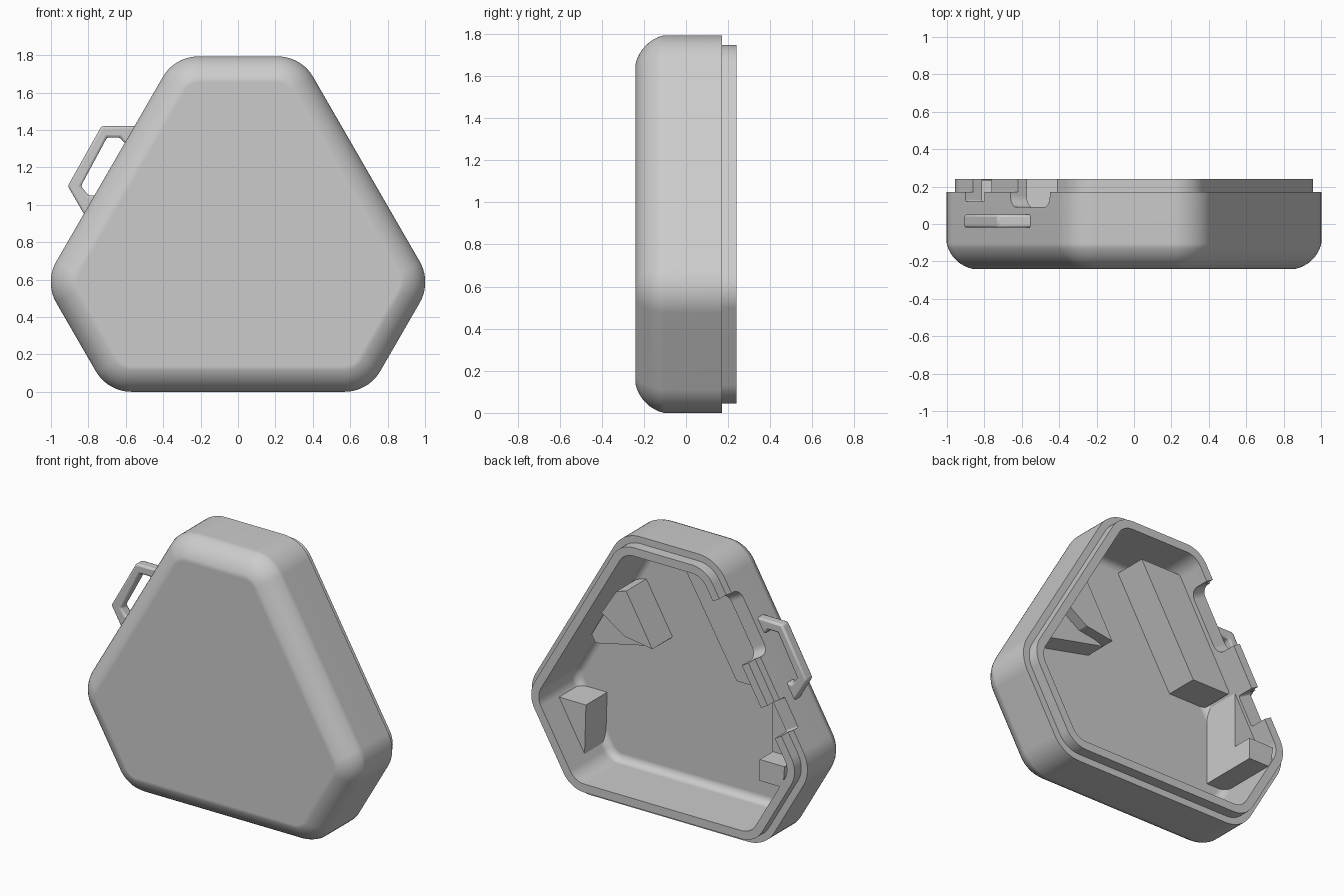
import bpy, bmesh, math
from mathutils import Vector

cube = bpy.data.objects.get("Cube")
if cube:
    bpy.data.objects.remove(cube, do_unlink=True)

LONG, SHORT, RADIUS, STEPS = 0.793, 1.0, 0.22, 10
FLOOR = -0.16

grey = bpy.data.materials.new("plain grey")
grey.use_nodes = True
grey.diffuse_color = (0.6, 0.6, 0.6, 1)
grey.node_tree.nodes["Principled BSDF"].inputs["Base Color"].default_value = (0.6, 0.6, 0.6, 1)


def finish(name, bm):
    bmesh.ops.recalc_face_normals(bm, faces=bm.faces)
    mesh = bpy.data.meshes.new(name)
    bm.to_mesh(mesh)
    bm.free()
    mesh.materials.append(grey)
    obj = bpy.data.objects.new(name, mesh)
    bpy.context.collection.objects.link(obj)
    return obj


def select(obj):
    bpy.ops.object.select_all(action='DESELECT')
    obj.select_set(True)
    bpy.context.view_layer.objects.active = obj


def outline(inset, y):
    """Rounded outline of a triangle with cut corners, moved inward by inset."""
    r = max(RADIUS - inset, 0.05)
    points = []
    for i in range(6):
        a = math.radians(-90 + 60 * i)
        b = a + math.radians(60)
        da, db = ((LONG, SHORT) if i % 2 == 0 else (SHORT, LONG))
        da, db = da - inset - r, db - inset - r
        # Arc centre where the two neighbouring sides meet
        det = math.sin(b - a)
        cx = (da * math.sin(b) - db * math.sin(a)) / det
        cz = (db * math.cos(a) - da * math.cos(b)) / det
        for k in range(STEPS + 1):
            t = a + (b - a) * k / STEPS
            points.append(Vector((cx + r * math.cos(t), y, LONG + cz + r * math.sin(t))))
    return points


def prism(name, points, vector):
    bm = bmesh.new()
    face = bm.faces.new([bm.verts.new(p) for p in points])
    new = bmesh.ops.extrude_face_region(bm, geom=[face])["geom"]
    bmesh.ops.translate(bm, vec=vector, verts=[v for v in new if isinstance(v, bmesh.types.BMVert)])
    return finish(name, bm)


def block(name, points, y0, y1):
    return prism(name, [Vector((x, y0, z)) for x, z in points], Vector((0, y1 - y0, 0)))


# Hollow case: softened front, step, lip, inner wall and floor
sections = []
for k in range(9):
    t = math.pi / 2 * k / 8
    # Flattened arc, partway between a round and a straight chamfer
    inset = 0.7 * (1 - math.sin(t)) + 0.3 * (1 - k / 8)
    rise = 0.7 * (1 - math.cos(t)) + 0.3 * k / 8
    sections.append((0.138 * inset, -0.24 + 0.135 * rise))
sections += [(0, 0.17), (0.045, 0.17), (0.045, 0.24), (0.1, 0.24)]
for k in range(6):
    t = math.pi / 2 * k / 5
    sections.append((0.1 + 0.05 * (1 - math.cos(t)), FLOOR + 0.05 * (1 - math.sin(t))))

bm = bmesh.new()
rings = [[bm.verts.new(p) for p in outline(*s)] for s in sections]
for low, high in zip(rings, rings[1:]):
    for i in range(len(low)):
        j = (i + 1) % len(low)
        bm.faces.new((low[i], low[j], high[j], high[i]))
bm.faces.new(rings[0])
bm.faces.new(rings[-1])
case = finish("case_shell", bm)


# Openings in the sloping side wall, with rounded inner corners
def cut_wall(x, half, depth, r):
    along, normal = Vector((0.5, 0, 0.866)), Vector((-0.866, 0, 0.5))
    start = Vector((x, 0, 3 * LONG + 2 * 0.866 * x)) - normal * 0.2
    profile = [(half, 0.3), (-half, 0.3)]
    for side in (-1, 1):
        for k in range(7):
            t = math.pi / 2 * (k if side < 0 else 6 - k) / 6
            profile.append((side * (half - r + r * math.cos(t)), depth + r - r * math.sin(t)))
    cutter = prism("wall_cutter",
                   [start + along * t + Vector((0, y, 0)) for t, y in profile], normal * 0.4)
    cutter.hide_render = True
    mod = case.modifiers.new("opening", 'BOOLEAN')
    mod.operation, mod.solver, mod.object = 'DIFFERENCE', 'EXACT', cutter
    select(case)
    bpy.ops.object.modifier_apply(modifier=mod.name)
    bpy.data.objects.remove(cutter, do_unlink=True)


cut_wall(-0.555, 0.21, 0.09, 0.06)
cut_wall(-0.85, 0.1, 0.12, 0.01)
select(case)
bpy.ops.object.shade_smooth_by_angle(angle=math.radians(30))
# Keep the large flat faces evenly shaded
weighted = case.modifiers.new("flat faces", 'WEIGHTED_NORMAL')
weighted.keep_sharp = True

# Inner supports standing on the floor
base = FLOOR - 0.01
block("long_support", [(-0.01, 1.65), (-0.34, 1.65), (-0.7, 1.0), (-0.68, 0.97), (-0.41, 0.97)],
      base, 0.06)
block("left_side_support", [(0.21, 1.01), (0.4, 1.34), (0.47, 1.32), (0.58, 1.15), (0.41, 1.04)],
      base, 0.05)
block("left_side_wedge", [(0.22, 1.0), (0.41, 1.06), (0.58, 1.16), (0.7, 0.95), (0.67, 0.9)],
      base, -0.02)
block("left_corner_post", [(0.685, 0.52), (0.695, 0.19), (0.88, 0.52)], base, 0.06)
block("right_corner_support",
      [(-0.7, 0.46), (-0.7, 0.98), (-0.93, 0.57), (-0.88, 0.46)], base, 0.1)
block("right_corner_step",
      [(-0.7, 0.46), (-0.7, 0.6), (-0.88, 0.6), (-0.87, 0.46)], 0.09, 0.235)

# Strap loop on the sloping side
loop = block("strap_loop", [(-0.53, 1.42), (-0.73, 1.42), (-0.91, 1.1), (-0.8, 0.91), (-0.75, 1.05),
                            (-0.8, 1.05), (-0.84, 1.1), (-0.7, 1.36), (-0.63, 1.36),
                            (-0.61, 1.33), (-0.58, 1.33)], -0.02, 0.05)
bevel = loop.modifiers.new("soft edges", 'BEVEL')
bevel.width, bevel.segments = 0.012, 2
select(loop)
bpy.ops.object.shade_smooth_by_angle(angle=math.radians(30))
